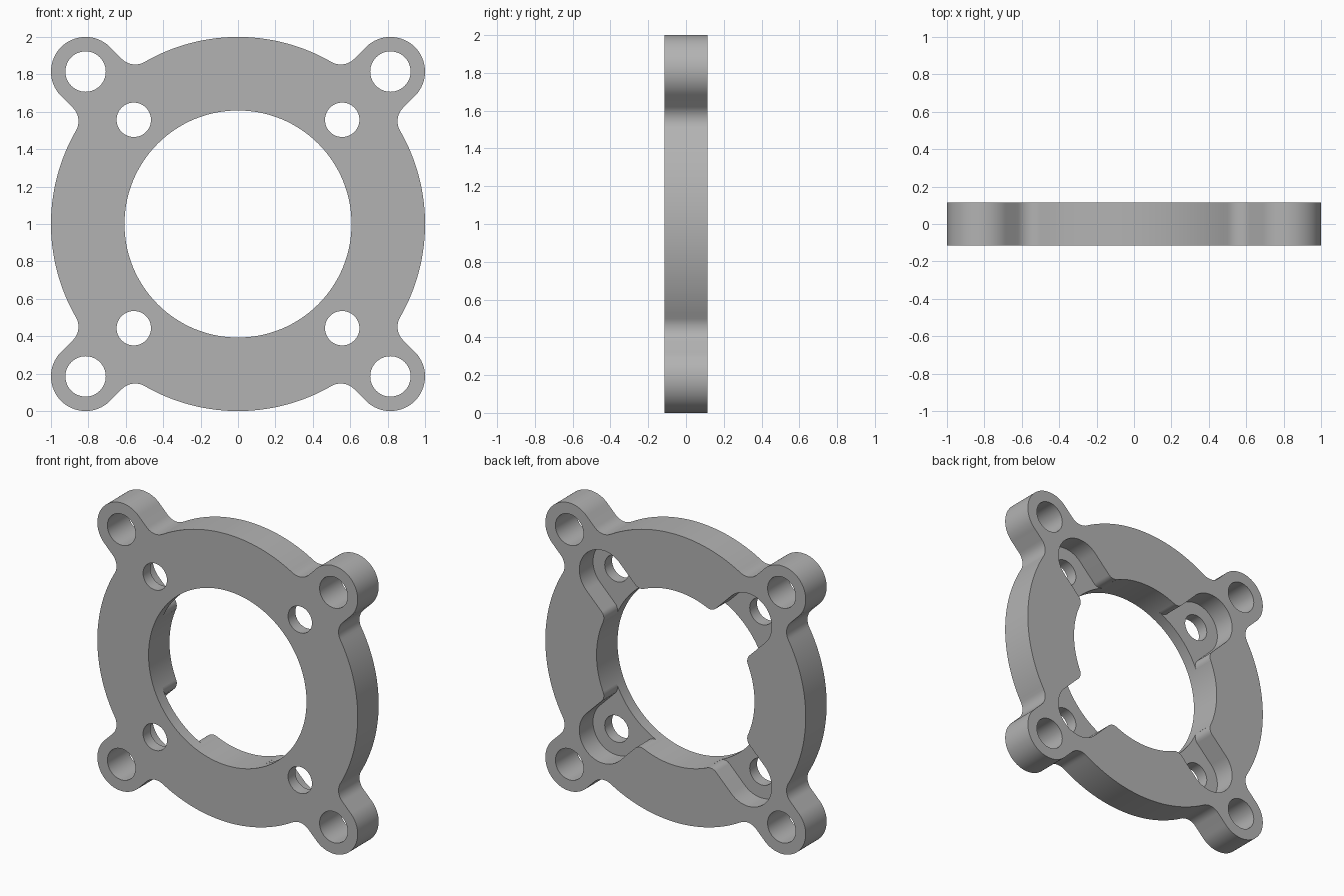
import bpy, bmesh, math
from mathutils import Vector

if "Cube" in bpy.data.objects:
    bpy.data.objects.remove(bpy.data.objects["Cube"])

HALF = 0.115               # half thickness of the flange
FLOOR = -0.035             # pocket floor, leaving a thin front web
BORE, RIM = 0.607, 1.0
EAR_D, EAR_R, EAR_HOLE = 0.815 * math.sqrt(2), 0.185, 0.108
BOLT_D, POCKET_R, BOLT_HOLE = 0.557 * math.sqrt(2), 0.182, 0.092


def arc(cx, cy, r, a0, a1, n):
    return [Vector((cx + r * math.cos(a0 + (a1 - a0) * i / n),
                    cy + r * math.sin(a0 + (a1 - a0) * i / n))) for i in range(n + 1)]


def turn(pts, a):
    c, s = math.cos(a), math.sin(a)
    return [Vector((p.x * c - p.y * s, p.x * s + p.y * c)) for p in pts]


def mirrored(half):
    # lower half of a lobe on the +x axis, then its reflection
    return half + [Vector((p.x, -p.y)) for p in reversed(half)]


def prism(name, pts, y0, y1):
    clean = []
    for p in pts:
        if not clean or (p - clean[-1]).length > 1e-5:
            clean.append(p)
    if (clean[0] - clean[-1]).length < 1e-5:
        clean.pop()
    bm = bmesh.new()
    face = bm.faces.new([bm.verts.new((p.x, y0, p.y + 1)) for p in clean])
    ext = bmesh.ops.extrude_face_region(bm, geom=[face])
    bmesh.ops.translate(bm, vec=(0, y1 - y0, 0),
                        verts=[g for g in ext["geom"] if isinstance(g, bmesh.types.BMVert)])
    bmesh.ops.recalc_face_normals(bm, faces=bm.faces)
    me = bpy.data.meshes.new(name)
    bm.to_mesh(me)
    bm.free()
    ob = bpy.data.objects.new(name, me)
    bpy.context.collection.objects.link(ob)
    return ob


def cut(ob, pts, y0, y1):
    tool = prism("cutter", pts, y0, y1)
    tool.hide_render = True
    mod = ob.modifiers.new("cut", 'BOOLEAN')
    mod.operation, mod.solver, mod.object = 'DIFFERENCE', 'EXACT', tool
    dg = bpy.context.evaluated_depsgraph_get()
    me = bpy.data.meshes.new_from_object(ob.evaluated_get(dg))
    ob.modifiers.clear()
    ob.data = me
    bpy.data.objects.remove(tool)


quarters = [math.radians(45 + 90 * k) for k in range(4)]

# Flange outline: rim arc, concave fillet, straight flank, ear tip
f = 0.1
off = EAR_R + f
along = math.sqrt((RIM + f) ** 2 - off ** 2)
ang = math.atan2(off, along)
lobe = mirrored(arc(0, 0, RIM, -math.pi / 4, -ang, 20)
                + arc(along, -off, f, math.pi - ang, math.pi / 2, 10)
                + arc(EAR_D, 0, EAR_R, -math.pi / 2, 0, 20))
outline = [p for a in quarters for p in turn(lobe, a)]
flange = prism("flange", outline, -HALF, HALF)

# Rear pockets: round end, straight sides, rounded corners into the bore
f = 0.06
off = POCKET_R + f
along = math.sqrt((BORE + f) ** 2 - off ** 2)
ang = math.atan2(off, along)
pocket = mirrored([Vector((0.45, -0.15))]
                  + arc(along, -off, f, math.pi - ang, math.pi / 2, 10)
                  + arc(BOLT_D, 0, POCKET_R, -math.pi / 2, 0, 18))
for a in quarters:
    cut(flange, turn(pocket, a), FLOOR, 0.3)

# Central bore, bolt holes and ear holes
cut(flange, arc(0, 0, BORE, 0, 2 * math.pi, 128), -0.3, 0.3)
for a in quarters:
    for d, r in ((BOLT_D, BOLT_HOLE), (EAR_D, EAR_HOLE)):
        cut(flange, turn(arc(d, 0, r, 0, 2 * math.pi, 48), a), -0.3, 0.3)

# Plain grey metal
grey = bpy.data.materials.new("grey metal")
grey.diffuse_color = (0.45, 0.45, 0.45, 1)
grey.use_nodes = True
grey.node_tree.nodes["Principled BSDF"].inputs["Base Color"].default_value = grey.diffuse_color
flange.data.materials.clear()
flange.data.materials.append(grey)
for p in flange.data.polygons:
    p.material_index = 0

bpy.context.view_layer.objects.active = flange
flange.select_set(True)
bpy.ops.object.shade_smooth_by_angle(angle=math.radians(30))
